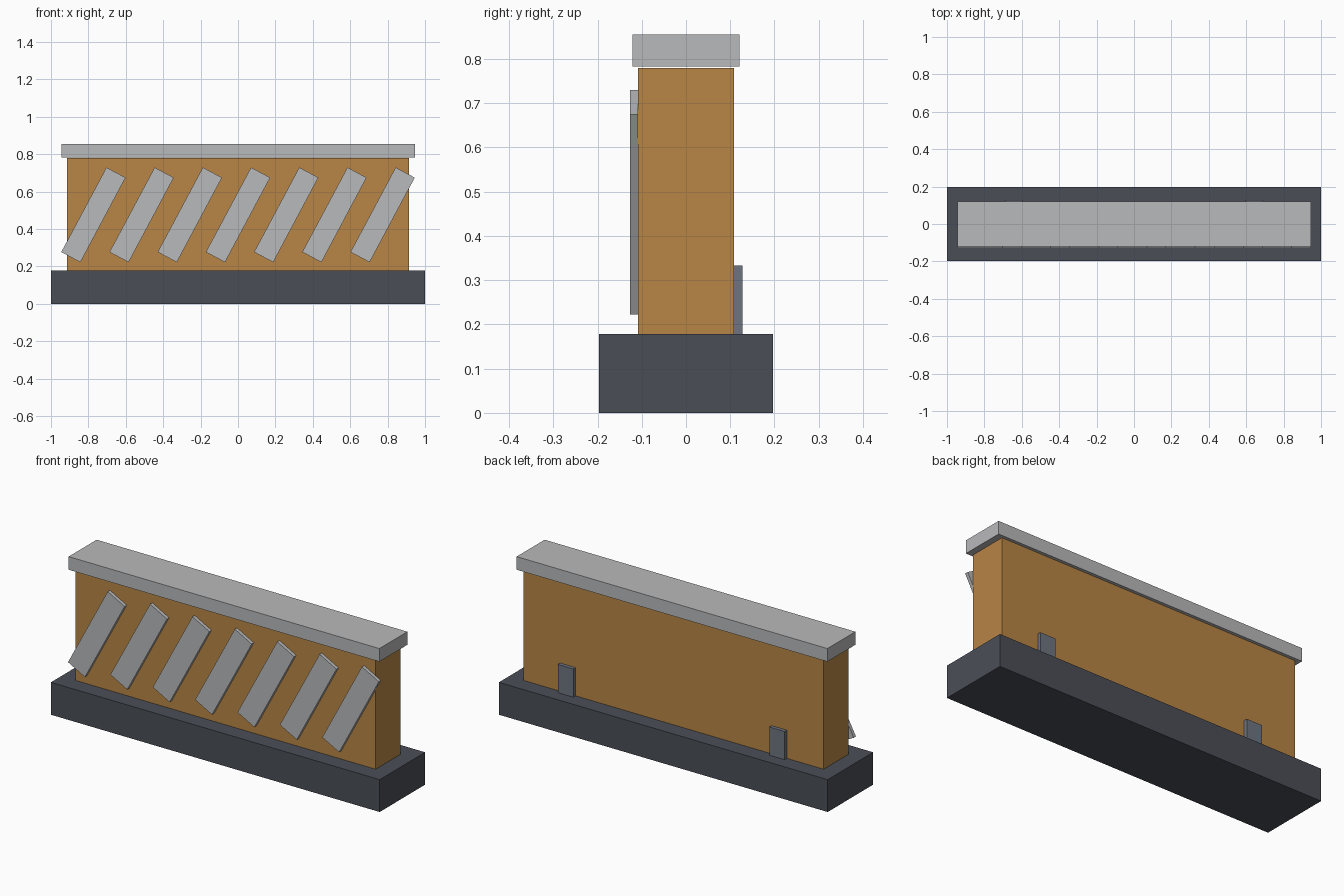
import bpy, math
from mathutils import Matrix

if "Cube" in bpy.data.objects:
    bpy.data.objects.remove(bpy.data.objects["Cube"])


def material(name, color):
    m = bpy.data.materials.new(name)
    m.diffuse_color = (*color, 1.0)
    m.use_nodes = True
    m.node_tree.nodes["Principled BSDF"].inputs["Base Color"].default_value = m.diffuse_color
    return m


ochre = material("ochre", (0.48, 0.235, 0.06))
pale_grey = material("pale grey", (0.485, 0.487, 0.497))
charcoal = material("charcoal", (0.069, 0.076, 0.095))
slate = material("slate", (0.156, 0.175, 0.216))


def box(name, center, size, mat, tilt=0.0):
    """Box of the given size, tilted about the y axis."""
    bpy.ops.mesh.primitive_cube_add(size=1)
    ob = bpy.context.object
    ob.name = name
    ob.data.transform(Matrix.Rotation(tilt, 4, 'Y') @ Matrix.Diagonal((*size, 1)))
    ob.location = center
    ob.data.materials.append(mat)
    return ob


# Plinth, wall and coping
box("base", (0, 0, 0.089), (2.0, 0.394, 0.178), charcoal)
box("wall", (0, 0, 0.479), (1.826, 0.216, 0.602), ochre)
box("coping", (0, 0, 0.819), (1.89, 0.243, 0.072), pale_grey)

# Row of slanted slats on the front
for i in range(7):
    box(f"slat_{i + 1}", (-0.773 + i * 0.2577, -0.1175, 0.476),
        (0.116, 0.019, 0.513), pale_grey, math.radians(28.1))

# Two short brackets on the back
for side, x in (("left", -0.643), ("right", 0.643)):
    box(f"bracket_{side}", (x, 0.118, 0.255), (0.094, 0.02, 0.156), slate)
